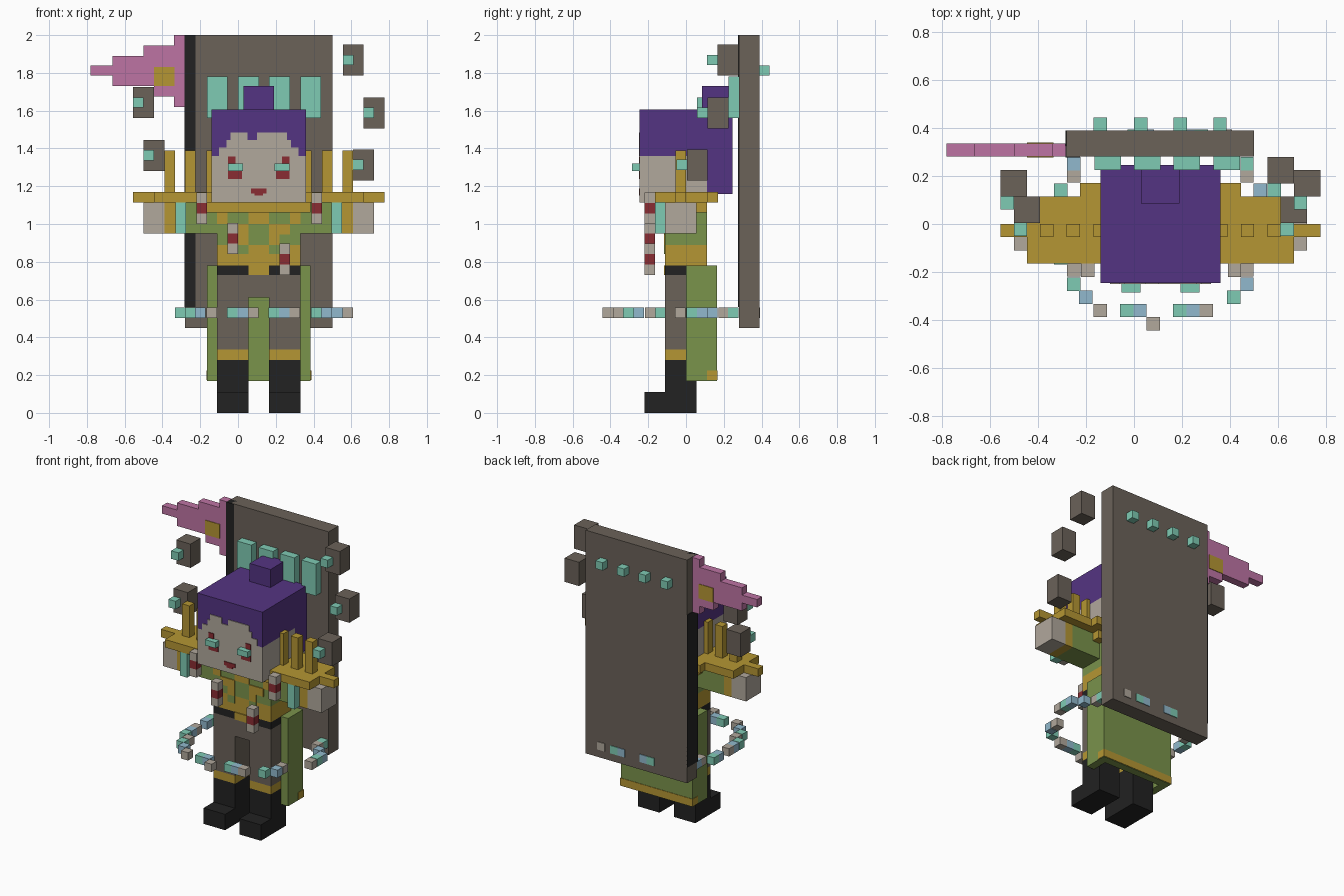
import bpy, bmesh, math

U = 0.0555          # cube unit
CX = 0.11           # symmetry plane of the figure


def colour(name, r, g, b):
    m = bpy.data.materials.new(name)
    lin = [((c / 255 + 0.055) / 1.055) ** 2.4 for c in (r, g, b)]
    m.diffuse_color = (*lin, 1)
    return m


GREY = colour("stone grey", 107, 98, 89)
PURPLE = colour("hair purple", 84, 52, 130)
TEAL = colour("teal", 127, 203, 180)
GOLD = colour("gold", 181, 150, 51)
BEIGE = colour("pale beige", 177, 168, 156)
RED = colour("dark red", 138, 44, 50)
GREEN = colour("leaf green", 122, 147, 75)
BLACK = colour("black", 34, 34, 34)
PINK = colour("pink", 190, 116, 164)
BLUE = colour("pale blue", 145, 185, 205)


def part(name, mat, *boxes):
    """One object made of boxes given as (x0, x1, y0, y1, z0, z1)."""
    bm = bmesh.new()
    for x0, x1, y0, y1, z0, z1 in boxes:
        vs = bmesh.ops.create_cube(bm, size=1)["verts"]
        for v in vs:
            v.co = (x1 if v.co.x > 0 else x0, y1 if v.co.y > 0 else y0, z1 if v.co.z > 0 else z0)
    me = bpy.data.meshes.new(name)
    bm.to_mesh(me)
    bm.free()
    me.materials.append(mat)
    ob = bpy.data.objects.new(name, me)
    bpy.context.collection.objects.link(ob)
    return ob


def both(*boxes):
    """The boxes plus their mirror images across the figure's middle."""
    return list(boxes) + [(2 * CX - b[1], 2 * CX - b[0], *b[2:]) for b in boxes]


# Legs and coat tails
part("boots", BLACK, *both((-.11, .055, -.22, .055, 0, .11), (-.11, .055, -.11, .055, .11, .28)))
part("boot_cuffs", GOLD, *both((-.11, .055, -.11, .055, .28, .335)))
part("trousers", GREY, *both((-.11, .055, -.11, .055, .335, .61)), (-.11, .33, -.11, .055, .61, .73))
part("belt", BLACK, (-.11, .33, -.11, .055, .73, .78))
part("buckle", GOLD, (.055, .165, -.117, -.11, .73, .78))
part("coat_tails", GREEN, *both((-.165, -.11, 0, .165, .17, .78)), (-.11, .33, .11, .165, .17, .78))
part("coat_hem", GOLD, (-.168, .388, .11, .168, .173, .225))

# Torso, with small square patches on the chest
part("waist", GOLD, (-.11, .33, -.11, .11, .78, .89))
part("chest", GREEN, (-.11, .33, -.11, .11, .89, 1.06))
part("collar", GOLD, (-.165, .385, -.13, .11, 1.06, 1.115))
Y0, Y1 = -.116, -.11
part("chest_gold_patches", GOLD,
     *both((-.11, -.055, Y0, Y1, 1.0, 1.06), (-.055, .055, Y0, Y1, .945, 1.0),
           (0, .055, Y0, Y1, .89, .945)), (.055, .165, Y0, Y1, 1.0, 1.06))
part("waist_green_patches", GREEN, *both((0, .055, Y0, Y1, .84, .89)))

# Arms
part("sleeves", GREEN, *both((-.33, -.11, -.11, .055, .95, 1.115)))
part("sleeve_cuffs", GOLD, *both((-.39, -.33, -.11, .055, .95, 1.115)))
part("hands", BEIGE, *both((-.5, -.39, -.11, .055, .95, 1.115)))
part("sleeve_pendants", TEAL, *both((-.33, -.275, -.165, -.11, .95, 1.115)))

# Shoulder guards with upright spikes
part("shoulder_guards", GOLD, *both(
    (-.445, -.11, -.165, .115, 1.115, 1.17), (-.225, -.11, .115, .17, 1.115, 1.17),
    (-.555, -.445, -.055, 0, 1.115, 1.17)))
part("shoulder_spikes", GOLD, *both(
    *[(x, x + U, -.055, 0, 1.17, 1.39) for x in (-.39, -.28, -.168)]))

# Striped tassels
for i, (x, z) in enumerate([(-.22, 1.0), (.39, 1.0), (-.055, .84), (.22, .73)]):
    y = -.22
    part(f"tassel_{i}", BEIGE, (x, x + U, y, y + U, z, z + U), (x, x + U, y, y + U, z + 2 * U, z + 3 * U))
    part(f"tassel_band_{i}", RED, (x, x + U, y, y + U, z + U, z + 2 * U))

# Head, hair and face
part("head", BEIGE, (-.14, .36, -.245, .11, 1.115, 1.36))
part("hair", PURPLE, (-.14, .36, -.245, .245, 1.36, 1.605), (-.14, .36, .11, .245, 1.16, 1.36))
part("hair_bun", PURPLE, (.03, .19, .085, .245, 1.605, 1.73))
F0, F1 = -.25, -.245
part("forehead", BEIGE, (-.10, .32, F0, F1, 1.36, 1.405), (-.06, .28, F0, F1, 1.405, 1.445),
     (-.04, .05, F0, F1, 1.445, 1.485), (.10, .26, F0, F1, 1.445, 1.485))
part("eye_paint", RED, *both((-.053, .02, F0, F1, 1.238, 1.28), (-.053, -.012, F0, F1, 1.32, 1.357)))
part("eyes", TEAL, *both((-.053, .027, -.285, -.245, 1.28, 1.32)))
part("mouth", RED, (.068, .152, F0, F1, 1.162, 1.188), (.088, .132, F0, F1, 1.15, 1.162))

# Tall back slab with pole, tablets and studs
part("back_slab", GREY, (-.28, .5, .28, .388, .45, 2.0))
part("pole", BLACK, (-.284, -.225, .276, .325, .56, 2.0), (-.284, -.275, .325, .388, .56, 1.62))
part("tablets", TEAL, *[(x, x + .11, .225, .28, 1.56, 1.78) for x in (-.165, 0, .165, .33)])
part("slab_studs", TEAL, *[(x, x + U, .388, .443, 1.785, 1.84) for x in (-.168, 0, .165, .33)])

# Stepped pennant with an emblem on both faces
part("pennant", PINK, *[(a, b, .28, .335, lo, hi) for a, b, lo, hi in (
    (-.78, -.665, 1.785, 1.84), (-.665, -.5, 1.73, 1.89), (-.5, -.445, 1.73, 1.945),
    (-.445, -.34, 1.675, 1.945), (-.34, -.284, 1.62, 2.0))])
part("pennant_emblem", GOLD, (-.445, -.335, .276, .339, 1.73, 1.83))

# Floating blocks, each with a gem at its front left
for i, (x, y, z) in enumerate([(.555, .168, 1.785), (.665, .115, 1.505), (.61, .005, 1.23),
                               (-.555, .115, 1.56), (-.5, .005, 1.28)]):
    part(f"floating_block_{i}", GREY, (x, x + .11, y, y + .11, z, z + .165))
    part(f"floating_gem_{i}", TEAL, (x, x + U, y - U, y, z + U, z + 2 * U))

# Ring of beads around the legs, sorted by colour
beads = {
    "teal": (TEAL, [(-.25, -.25), (-.03, -.36), (.19, -.36), (.415, -.305), (.47, .25), (-.305, .14),
                    (-.305, -.14), (.58, .03), (.28, .365), (.0, .365)]),
    "blue": (BLUE, [(-.2, -.305), (.025, -.36), (.245, -.36), (.47, -.25), (-.25, .25), (.525, .14),
                    (-.305, -.08), (.58, .085), (.225, .365), (.055, .365), (-.305, .085)]),
    "beige": (BEIGE, [(-.14, -.36), (.08, -.415), (.3, -.36), (.47, -.19), (-.25, -.19), (-.25, .2),
                      (.47, .2), (.58, -.03), (.38, .365), (-.305, -.025)]),
}
h = U / 2
for name, (mat, spots) in beads.items():
    part(f"{name}_beads", mat, *[(x - h, x + h, y - h, y + h, .503, .557) for x, y in spots])
